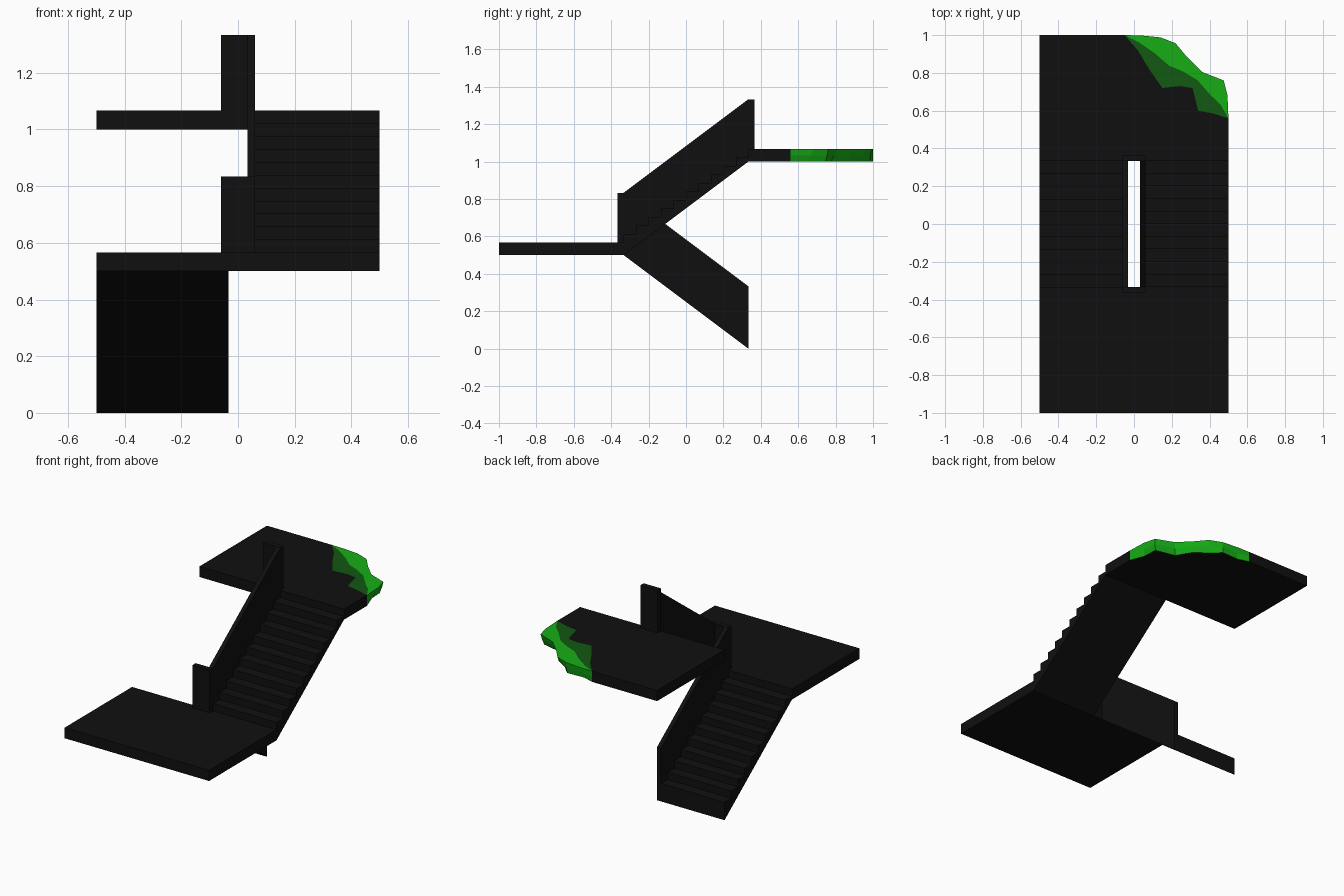
import bpy, bmesh, math
from mathutils import Matrix

if "Cube" in bpy.data.objects:
    bpy.data.objects.remove(bpy.data.objects["Cube"])

T = 1 / 15          # landing thickness
E = 1 / 3           # half the run of a flight
GAP, RAIL = 0.033, 0.06


def material(name, rgb):
    m = bpy.data.materials.new(name)
    m.diffuse_color = (*rgb, 1)
    m.use_nodes = True
    m.node_tree.nodes["Principled BSDF"].inputs["Base Color"].default_value = m.diffuse_color
    return m


DARK = material("dark", (0.005, 0.005, 0.005))
GREEN = material("green", (0.008, 0.42, 0.008))
SHADE = material("dark_green", (0.006, 0.10, 0.006))


def finish(name, bm, mats):
    bmesh.ops.recalc_face_normals(bm, faces=bm.faces)
    me = bpy.data.meshes.new(name)
    bm.to_mesh(me)
    bm.free()
    for m in mats:
        me.materials.append(m)
    ob = bpy.data.objects.new(name, me)
    bpy.context.collection.objects.link(ob)
    return ob


def extrude_x(name, profile, x0, x1, turn):
    """Extrude a (y, z) profile along x, then place it with a matrix."""
    bm = bmesh.new()
    f = bm.faces.new([bm.verts.new((x0, y, z)) for y, z in profile])
    new = bmesh.ops.extrude_face_region(bm, geom=[f])["geom"]
    bmesh.ops.translate(bm, vec=(x1 - x0, 0, 0),
                        verts=[v for v in new if isinstance(v, bmesh.types.BMVert)])
    bm.transform(turn)
    return finish(name, bm, [DARK])


def rect(y0, y1, z0, z1):
    return [(y0, z0), (y1, z0), (y1, z1), (y0, z1)]


# Stepped flight profile with a straight sloping underside
STEPS = 10
run, rise = 2 * E / STEPS, 0.5 / (STEPS + 1)
steps = [(E, 0)]
for i in range(STEPS):
    z = T + rise * (i + 1)
    steps += [(E - i * run, z), (E - (i + 1) * run, z)]
steps.append((-E, 0.5))
rail = [(E, 0), (E, E), (-E, 0.5 + E), (-E, 0.5)]

# Both flights: the upper one is the lower one turned half round and lifted
upper = Matrix.Translation((0, 0, 0.5)) @ Matrix.Rotation(math.pi, 4, "Z")
for level, turn in (("lower", Matrix.Identity(4)), ("upper", upper)):
    extrude_x(level + "_steps", steps, -0.5, -RAIL, turn)
    extrude_x(level + "_rail_wall", rail, -RAIL, -GAP, turn)
    extrude_x(level + "_rail_end", rect(-E - 0.033, -E, 0.5 + T, 0.5 + E), -RAIL, RAIL, turn)

# Middle landing
extrude_x("middle_landing", rect(-1, -E, 0.5, 0.5 + T), -0.5, 0.5, Matrix.Identity(4))

# Upper landing with a ragged, green broken corner
edge = [(-0.05, 1), (0.04, 0.998), (0.14, 0.988), (0.22, 0.957), (0.28, 0.885),
        (0.36, 0.805), (0.475, 0.76), (0.495, 0.68), (0.5, 0.56)]
inner = [(-0.05, 1), (0.02, 0.92), (0.08, 0.82), (0.15, 0.72), (0.24, 0.73),
         (0.31, 0.72), (0.34, 0.60), (0.42, 0.585), (0.5, 0.56)]
inset = [0, 0.02, 0.005, 0.03, 0.01, 0.03, 0.015, 0.03, 0]
bm = bmesh.new()


def row(points, z, shift=None):
    shift = shift or [0] * len(points)
    return [bm.verts.new((x - s, y - s, z)) for (x, y), s in zip(points, shift)]


def strip(a, b, mat):
    for i in range(len(a) - 1):
        quad = list(dict.fromkeys([a[i], a[i + 1], b[i + 1], b[i]]))
        bm.faces.new(quad).material_index = mat


half = [((a + c) / 2, (b + d) / 2) for (a, b), (c, d) in zip(edge, inner)]
top = row(edge, 1 + T)
mid, core = row(half, 1 + T), row(inner, 1 + T)
belt = row(edge, 1 + T * 0.5, [s * 0.4 for s in inset])
base = row(edge, 1, inset)
strip(top, mid, 1)
strip(mid, core, 2)
strip(top, belt, 1)
strip(belt, base, 1)
square = [(0.5, E), (-0.5, E), (-0.5, 1)]
ctop, cbase = row(square, 1 + T), row(square, 1)
bm.faces.new(core + ctop)
bm.faces.new(base + cbase)
for a, b in ((ctop, cbase), ([core[-1], ctop[0]], [base[-1], cbase[0]]),
             ([ctop[-1], core[0]], [cbase[-1], base[0]])):
    strip(a, b, 0)
bmesh.ops.remove_doubles(bm, verts=bm.verts, dist=0.0005)
finish("upper_landing", bm, [DARK, GREEN, SHADE])
